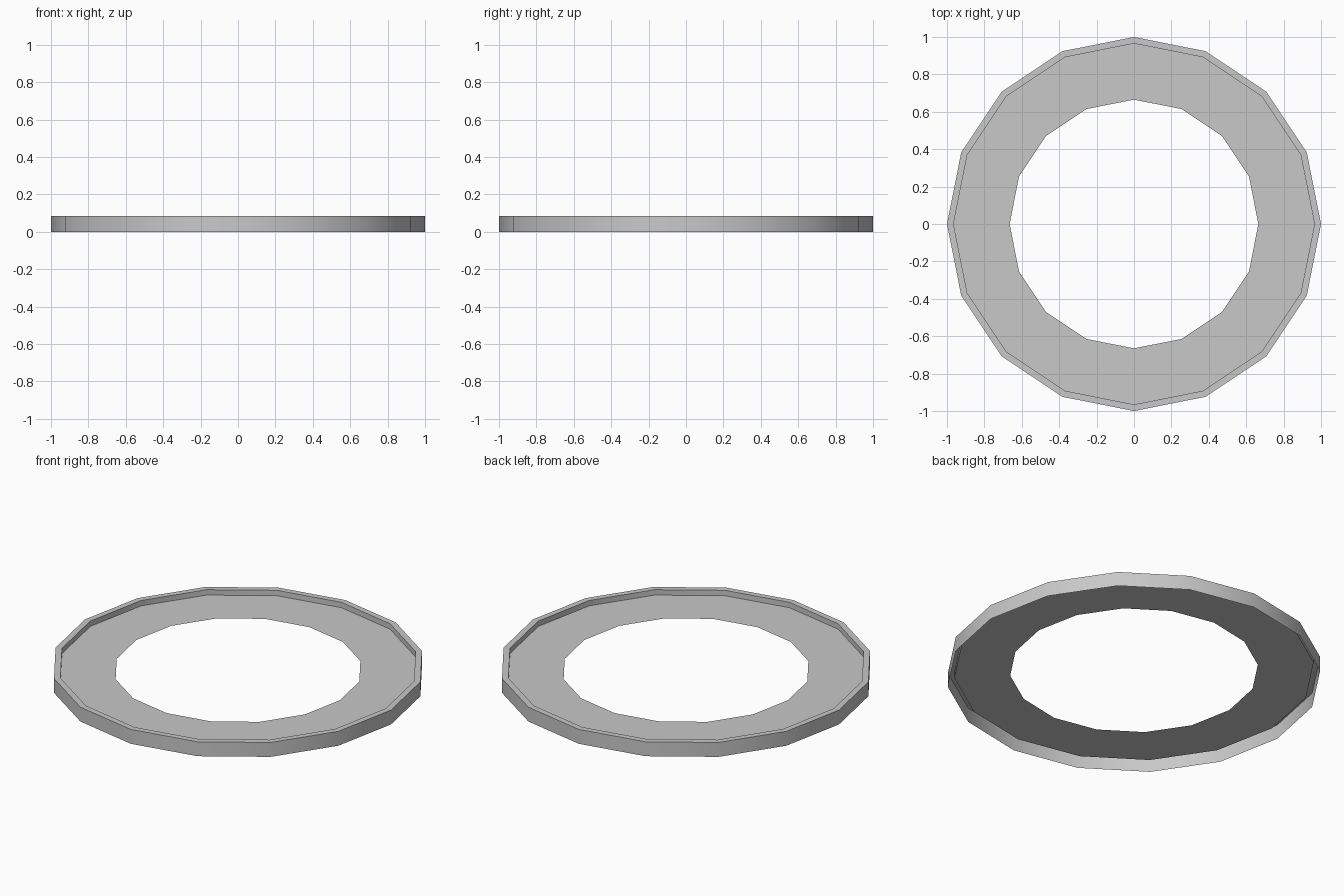
import bpy, bmesh, math

SIDES = 16
RADIUS, LIP, HOLE = 1.0, 0.965, 0.665
TOP, FLOOR = 0.085, 0.053

cube = bpy.data.objects.get("Cube")
if cube:
    bpy.data.objects.remove(cube, do_unlink=True)

grey = bpy.data.materials.new("plain grey")
grey.use_nodes = True
colour = (0.58, 0.58, 0.58, 1)
grey.diffuse_color = colour
grey.node_tree.nodes["Principled BSDF"].inputs["Base Color"].default_value = colour


def lathe(name, profile):
    """Turn an open (radius, height) profile around z as a thin sheet."""
    bm = bmesh.new()
    rings = []
    for r, z in profile:
        angles = [math.tau * i / SIDES for i in range(SIDES)]
        rings.append([bm.verts.new((r * math.cos(a), r * math.sin(a), z)) for a in angles])
    for low, high in zip(rings, rings[1:]):
        for i in range(SIDES):
            j = (i + 1) % SIDES
            bm.faces.new((low[i], low[j], high[j], high[i]))
    mesh = bpy.data.meshes.new(name)
    bm.to_mesh(mesh)
    bm.free()
    mesh.materials.append(grey)
    obj = bpy.data.objects.new(name, mesh)
    bpy.context.collection.objects.link(obj)
    bpy.ops.object.select_all(action="DESELECT")
    obj.select_set(True)
    bpy.context.view_layer.objects.active = obj
    bpy.ops.object.shade_smooth_by_angle(angle=math.radians(30))
    return obj


# Outer wall with its narrow raised lip, open underneath
lathe("outer_rim", [(RADIUS, 0), (RADIUS, TOP), (LIP, TOP), (LIP, FLOOR)])

# Flat ring set below the lip, around the central hole
lathe("flat_ring", [(LIP, FLOOR), (HOLE, FLOOR)])
